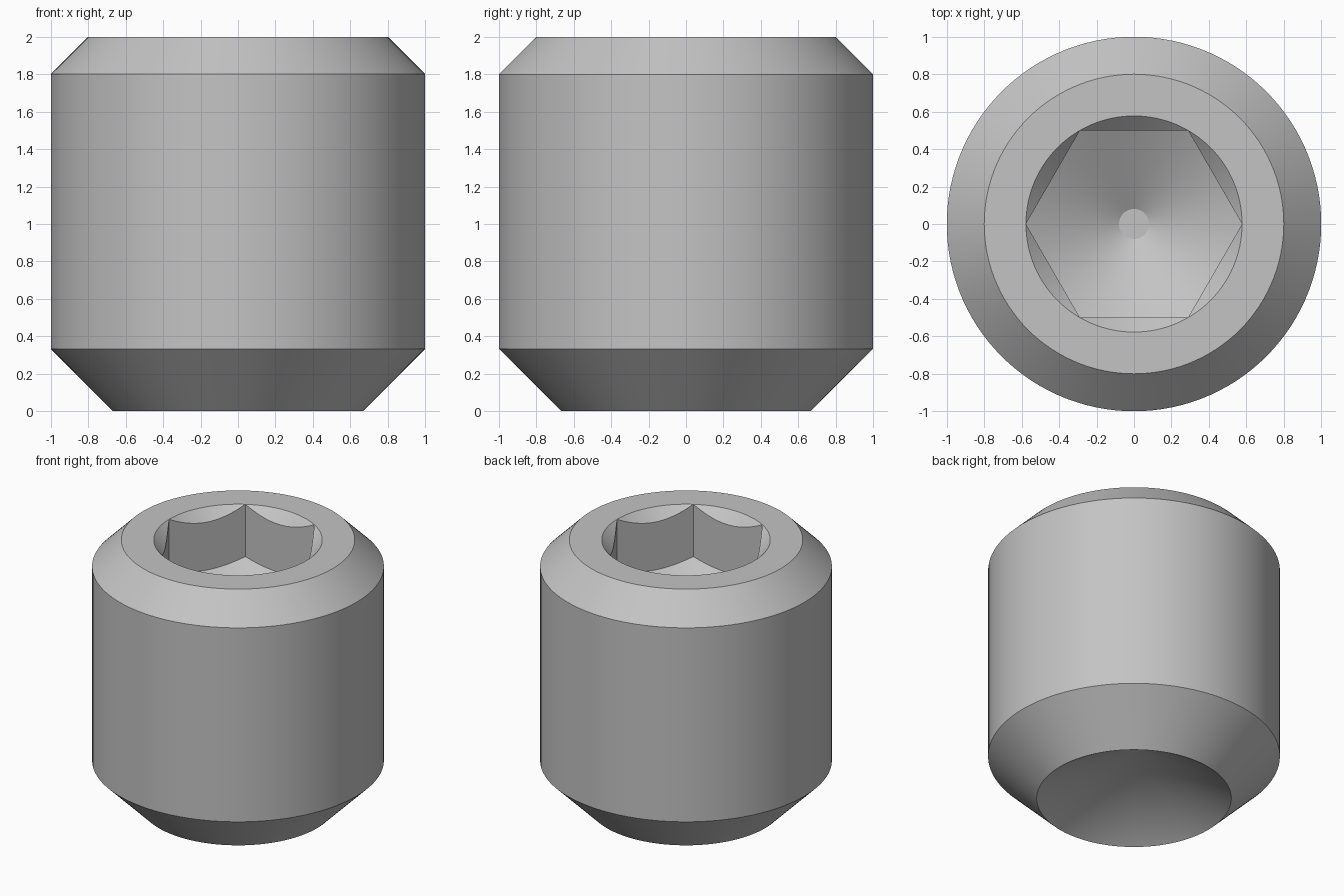
import bpy
import bmesh
from math import cos, sin, tan, pi, radians

cube = bpy.data.objects.get("Cube")
if cube:
    bpy.data.objects.remove(cube, do_unlink=True)

SEGMENTS = 120           # multiple of 12 keeps the hexagon corners exact
FLAT = 0.5               # centre to socket flat
CORNER = FLAT / cos(pi / 6)
SLOPE = tan(radians(30))  # drill-point slope of socket floor and cup
CUP = 0.667
FLOOR = 1.605            # socket floor height at the corners
TIP = 0.08               # flat tip of the drilled floor


def hex_radius(angle):
    """Distance from the axis to the hexagonal wall, corners on +-x."""
    return FLAT / cos(angle % (pi / 3) - pi / 6)


def profile(angle):
    """Radius and height pairs from the cup rim, up the outside and into the socket."""
    h = hex_radius(angle)
    return [
        (CUP, 0), (1, 1 - CUP), (1, 1.8), (0.8, 2),     # outer body
        (CORNER, 2), (h, 2 - (CORNER - h)),             # socket rim and chamfer
        (h, FLOOR - (CORNER - h) * SLOPE),              # socket wall
        (TIP, FLOOR - (CORNER - TIP) * SLOPE),          # conical floor
    ]


bm = bmesh.new()
columns = []
for i in range(SEGMENTS):
    a = 2 * pi * i / SEGMENTS
    columns.append([bm.verts.new((r * cos(a), r * sin(a), z)) for r, z in profile(a)])

cup_apex = bm.verts.new((0, 0, CUP * SLOPE))
for i, col in enumerate(columns):
    nxt = columns[(i + 1) % SEGMENTS]
    bm.faces.new((cup_apex, nxt[0], col[0]))
    for k in range(len(col) - 1):
        bm.faces.new((col[k], nxt[k], nxt[k + 1], col[k + 1]))
bm.faces.new([col[-1] for col in columns])

# Chamfer closes to a point at each hexagon corner
bmesh.ops.remove_doubles(bm, verts=bm.verts[:], dist=1e-5)
bmesh.ops.recalc_face_normals(bm, faces=bm.faces[:])

mesh = bpy.data.meshes.new("socket_set_screw")
bm.to_mesh(mesh)
bm.free()
screw = bpy.data.objects.new("socket_set_screw", mesh)
bpy.context.collection.objects.link(screw)

# Plain steel grey
steel = bpy.data.materials.new("steel_grey")
steel.use_nodes = True
colour = (0.55, 0.55, 0.55, 1)
steel.diffuse_color = colour
steel.node_tree.nodes["Principled BSDF"].inputs["Base Color"].default_value = colour
mesh.materials.append(steel)

bpy.ops.object.select_all(action='DESELECT')
screw.select_set(True)
bpy.context.view_layer.objects.active = screw
bpy.ops.object.shade_smooth_by_angle(angle=radians(25))
